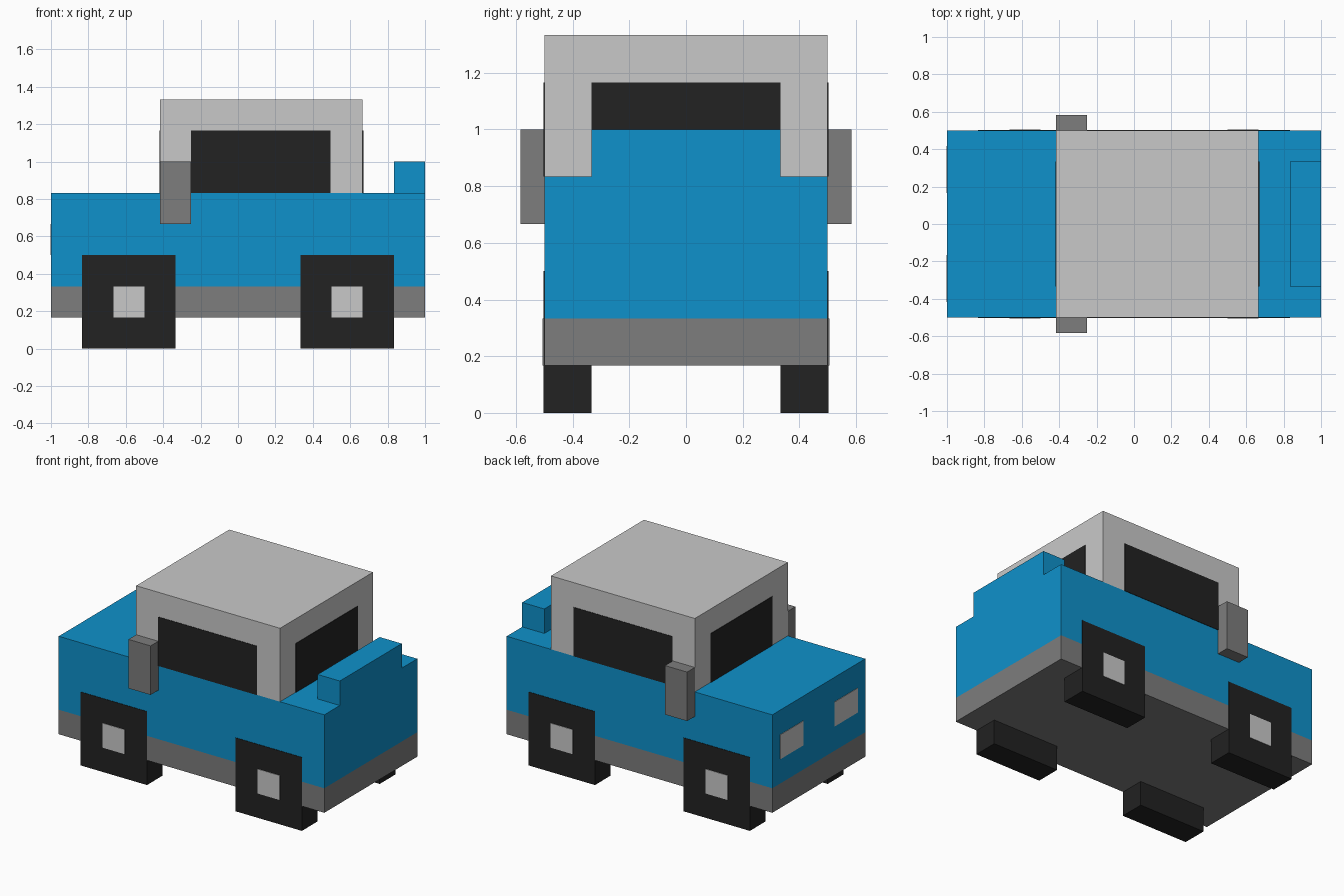
import bpy
import bmesh

if "Cube" in bpy.data.objects:
    bpy.data.objects.remove(bpy.data.objects["Cube"])

U = 1 / 12   # the model sits on a grid of twelfths
T = 0.003    # thickness of painted plates


def material(name, r, g, b):
    m = bpy.data.materials.new(name)
    m.diffuse_color = (r, g, b, 1)
    m.use_nodes = True
    m.node_tree.nodes["Principled BSDF"].inputs["Base Color"].default_value = m.diffuse_color
    return m


BLUE = material("blue paint", 0.0045, 0.283, 0.597)
LIGHT = material("light grey", 0.584, 0.584, 0.584)
GREY = material("mid grey", 0.205, 0.205, 0.205)
BLACK = material("black", 0.016, 0.016, 0.016)


def box(name, mat, x, y, z):
    """Box from (low, high) ranges on each axis."""
    bm = bmesh.new()
    bmesh.ops.create_cube(bm, size=1)
    for v in bm.verts:
        v.co = [r[0] if c < 0 else r[1] for c, r in zip(v.co, (x, y, z))]
    mesh = bpy.data.meshes.new(name)
    bm.to_mesh(mesh)
    bm.free()
    mesh.materials.append(mat)
    obj = bpy.data.objects.new(name, mesh)
    bpy.context.collection.objects.link(obj)
    return obj


def both_sides(name, mat, x, y, z):
    """A left and a right copy; y is the distance from the centre line."""
    box(name + "_right", mat, x, (-y[1], -y[0]), z)
    box(name + "_left", mat, x, y, z)


# Body, cabin and spoiler
box("chassis", GREY, (-1, 1), (-0.5, 0.5), (2 * U, 4 * U))
box("body", BLUE, (-1, 1), (-0.5, 0.5), (4 * U, 10 * U))
box("cabin", LIGHT, (-5 * U, 8 * U), (-0.5, 0.5), (10 * U, 16 * U))
box("spoiler", BLUE, (10 * U, 1), (-4 * U, 4 * U), (10 * U, 12 * U))

# Windows
glass_z = (10 * U, 14 * U)
both_sides("side_window", BLACK, (-3 * U, 5.93 * U), (0.5, 0.5 + T), glass_z)
box("windscreen", BLACK, (-5 * U - T, -5 * U), (-4 * U, 4 * U), glass_z)
box("rear_window", BLACK, (8 * U, 8 * U + T), (-4 * U, 4 * U), glass_z)

# Wing mirrors and headlights
both_sides("wing_mirror", GREY, (-5 * U, -3 * U), (0.5, 7 * U), (8 * U, 12 * U))
both_sides("headlight", LIGHT, (-1 - T, -1), (2 * U, 5 * U), (6 * U, 8 * U))

# Square wheels with painted hubs
for end, cx in (("front", -7 * U), ("rear", 7 * U)):
    both_sides(end + "_wheel", BLACK, (cx - 3 * U, cx + 3 * U),
               (4 * U, 0.5 + T), (0, 6 * U))
    both_sides(end + "_hub", LIGHT, (cx - U, cx + U),
               (0.5 + T, 0.5 + 2 * T), (2 * U, 4 * U))
